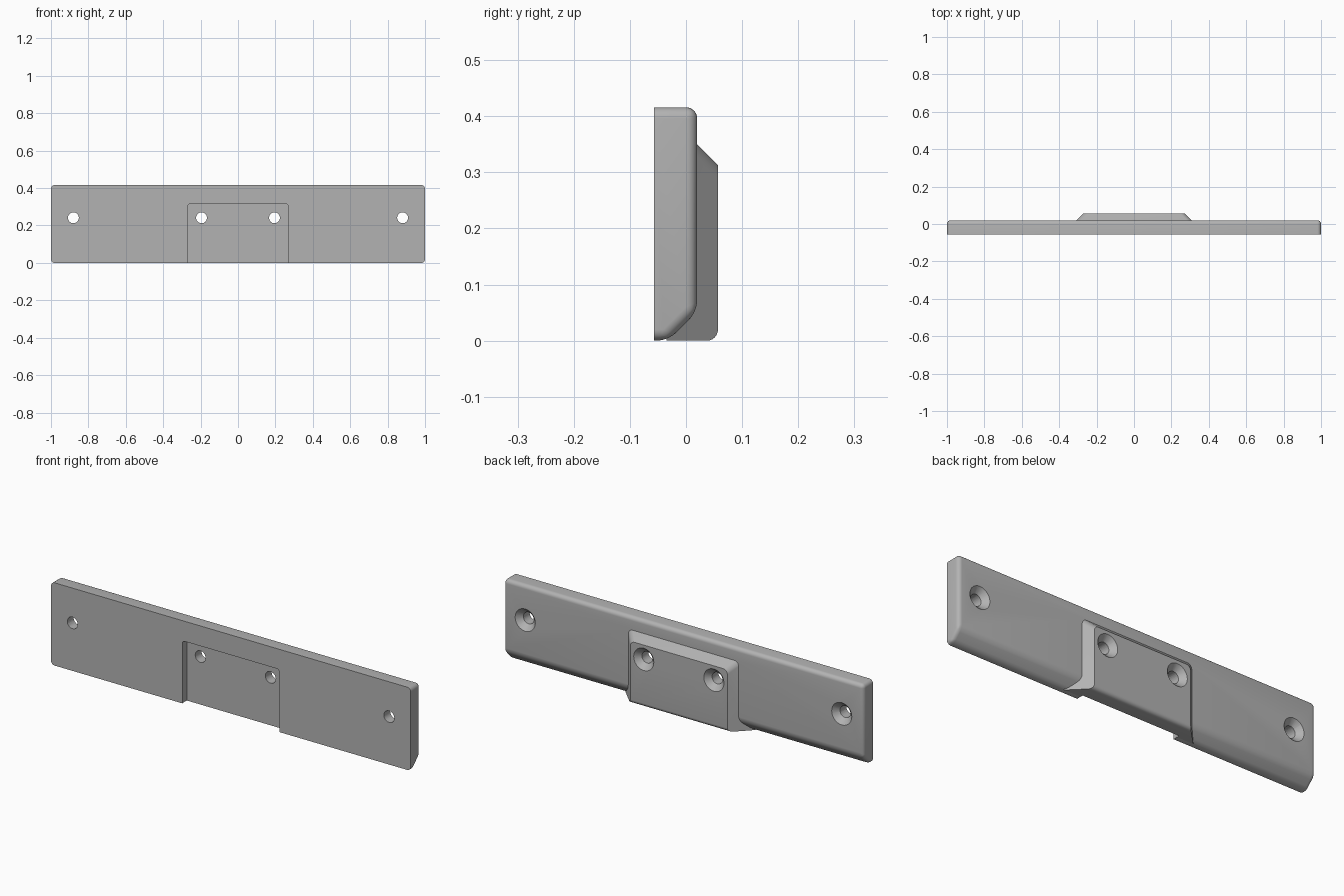
import bpy, bmesh, math
from mathutils import Matrix, Vector

if "Cube" in bpy.data.objects:
    bpy.data.objects.remove(bpy.data.objects["Cube"])

FRONT, BACK, BOSS = -0.057, 0.02, 0.057     # depth planes
HEIGHT, ROUND = 0.416, 0.02
STEP = BOSS - BACK

grey = bpy.data.materials.new("plain grey")
grey.use_nodes = True
grey.diffuse_color = (0.45, 0.45, 0.45, 1)
grey.node_tree.nodes["Principled BSDF"].inputs["Base Color"].default_value = grey.diffuse_color


def make_object(name, bm):
    bmesh.ops.recalc_face_normals(bm, faces=bm.faces)
    mesh = bpy.data.meshes.new(name)
    bm.to_mesh(mesh)
    bm.free()
    mesh.materials.append(grey)
    obj = bpy.data.objects.new(name, mesh)
    bpy.context.collection.objects.link(obj)
    return obj


def loft(ring_a, ring_b):
    """Closed solid between two matching rings of points."""
    bm = bmesh.new()
    a = [bm.verts.new(p) for p in ring_a]
    b = [bm.verts.new(p) for p in ring_b]
    bm.faces.new(a)
    bm.faces.new(b)
    for i in range(len(a)):
        j = (i + 1) % len(a)
        bm.faces.new((a[i], a[j], b[j], b[i]))
    bmesh.ops.recalc_face_normals(bm, faces=bm.faces)
    return bm


def round_edges(bm, rule, radius=ROUND):
    edges = [e for e in bm.edges if rule(e.verts[0].co, e.verts[1].co)]
    bmesh.ops.bevel(bm, geom=edges, offset=radius, offset_type='OFFSET',
                    segments=6, profile=0.5, affect='EDGES')


def rect(y, half, low, top):
    return [(-half, y, low), (half, y, low), (half, y, top), (-half, y, top)]


def combine(target, tool, operation):
    mod = target.modifiers.new("combine", 'BOOLEAN')
    mod.operation = operation
    mod.solver = 'EXACT'
    mod.object = tool
    bpy.context.view_layer.objects.active = target
    bpy.ops.object.modifier_apply(modifier=mod.name)
    bpy.data.objects.remove(tool)


# Long plate: profile with a sloped lower back edge, rounded all round but the front
profile = [(FRONT, 0), (-0.032, 0), (BACK, 0.052), (BACK, HEIGHT), (FRONT, HEIGHT)]
bm = loft([(-1, y, z) for y, z in profile], [(1, y, z) for y, z in profile])
round_edges(bm, lambda p, q: not (p.y < FRONT + 0.001 and q.y < FRONT + 0.001))
plate = make_object("mounting_plate", bm)

# Raised block on the back with sloped sides and top
deep = BOSS + 0.035
bm = loft(rect(-0.035, 0.27 + deep, 0, 0.313 + deep), rect(BOSS, 0.27, 0, 0.313))
round_edges(bm, lambda p, q: (p.z > 0.1 and q.z > 0.1 and abs(p.y - q.y) > 0.01)
            or (p.z < 0.01 and q.z < 0.01 and p.y > 0.05 and q.y > 0.05))
combine(plate, make_object("raised_block", bm), 'UNION')

# Recess in the front, open at the bottom
bm = loft(rect(-0.1, 0.27, -0.1, 0.315), rect(FRONT + STEP, 0.27, -0.1, 0.315))
round_edges(bm, lambda p, q: p.z > 0.1 and q.z > 0.1 and abs(p.y - q.y) > 0.01, 0.015)
combine(plate, make_object("recess_cutter", bm), 'DIFFERENCE')


# Countersunk screw holes
def ring(x, y, radius, sides=32):
    return [(x + radius * math.cos(math.tau * i / sides), y,
             0.241 + radius * math.sin(math.tau * i / sides)) for i in range(sides)]


for x, surface in ((0.195, BOSS), (0.88, BACK)):
    for side in (-1, 1):
        bore = loft(ring(side * x, -0.1, 0.029), ring(side * x, 0.1, 0.029))
        combine(plate, make_object("bore_cutter", bore), 'DIFFERENCE')
        sink = loft(ring(side * x, surface - 0.03, 0.026), ring(side * x, surface + 0.01, 0.066))
        combine(plate, make_object("countersink_cutter", sink), 'DIFFERENCE')

# Smooth shading that keeps the sharp edges
bpy.ops.object.select_all(action='DESELECT')
plate.select_set(True)
bpy.context.view_layer.objects.active = plate
bpy.ops.object.shade_smooth_by_angle(angle=math.radians(30))
